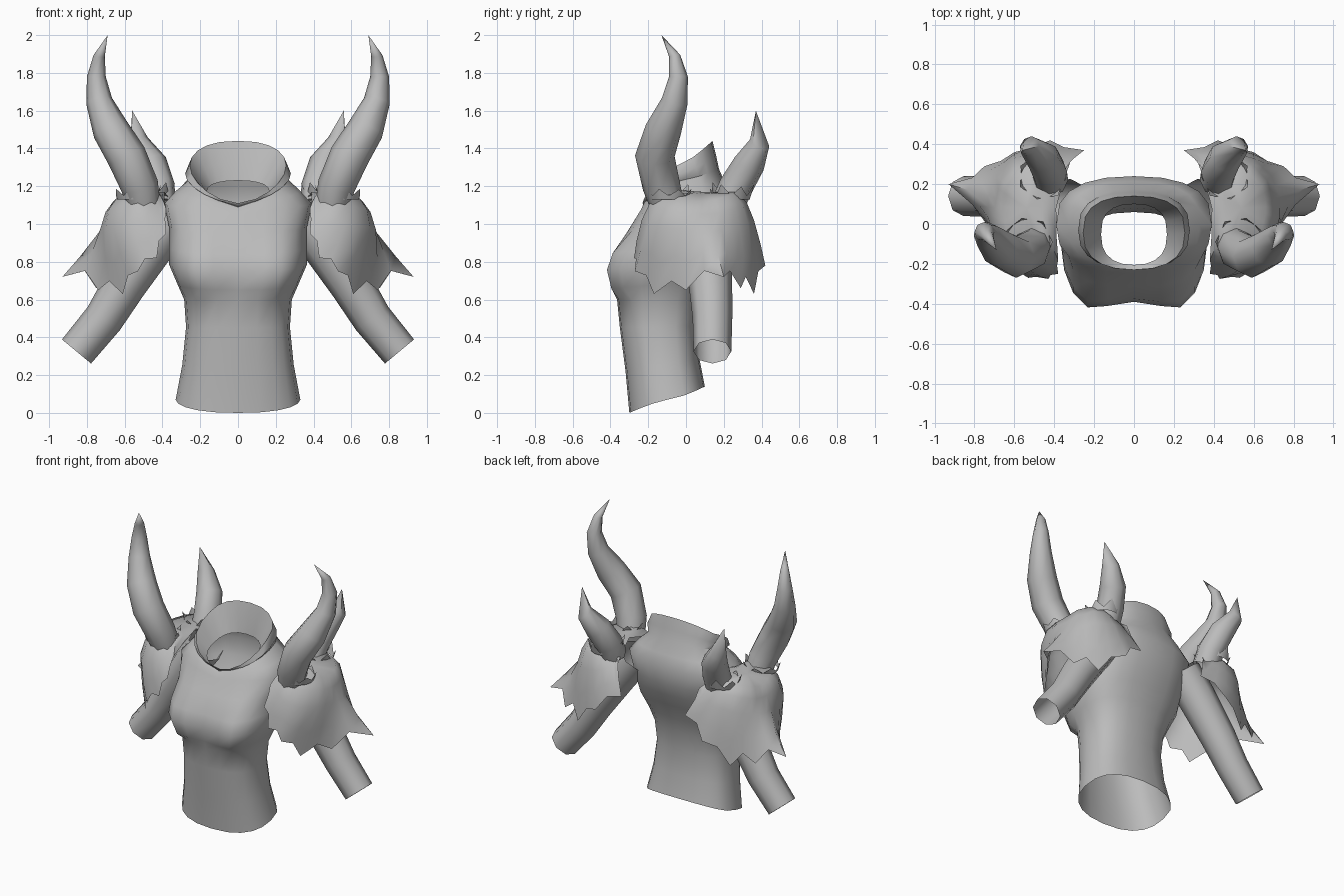
import bpy, math, random
from mathutils import Vector

random.seed(4)
grey = bpy.data.materials.new("plain_grey")
grey.diffuse_color = (0.5, 0.5, 0.5, 1)


def make(name, rings, cap=None, angle=50):
    """Skin a list of closed rings, optionally closing the end to a point."""
    n = len(rings[0])
    verts = [v for r in rings for v in r]
    faces = [(k * n + i, k * n + (i + 1) % n, (k + 1) * n + (i + 1) % n, (k + 1) * n + i)
             for k in range(len(rings) - 1) for i in range(n)]
    if cap is not None:
        verts.append(cap)
        last = (len(rings) - 1) * n
        faces += [(last + i, last + (i + 1) % n, len(verts) - 1) for i in range(n)]
    mesh = bpy.data.meshes.new(name)
    mesh.from_pydata([tuple(v) for v in verts], [], faces)
    mesh.materials.append(grey)
    obj = bpy.data.objects.new(name, mesh)
    bpy.context.collection.objects.link(obj)
    bpy.ops.object.select_all(action='DESELECT')
    obj.select_set(True)
    bpy.context.view_layer.objects.active = obj
    bpy.ops.object.shade_smooth_by_angle(angle=math.radians(angle))
    return obj


def mirror(v, s):
    return Vector((v[0] * s, v[1], v[2]))


def pair(name, rings, cap=None, angle=50):
    """Build a part on both sides, keeping the winding outward."""
    for side, s in (("right", 1), ("left", -1)):
        rs = [[mirror(v, s) for v in (r if s > 0 else r[::-1])] for r in rings]
        make(side + "_" + name, rs, mirror(cap, s) if cap is not None else None, angle)


def tube(path, n=8):
    """Rings along a path of (x, y, z, radius)."""
    pts = [Vector(p[:3]) for p in path]
    rings = []
    for k, p in enumerate(pts):
        t = (pts[min(k + 1, len(pts) - 1)] - pts[max(k - 1, 0)]).normalized()
        u = Vector((0, 1, 0)).cross(t).normalized()
        w = t.cross(u)
        rings.append([p + path[k][3] * (u * math.cos(a) + w * math.sin(a))
                      for a in (2 * math.pi * i / n for i in range(n))])
    return rings


# Torso, flared collar and its lining:
# z front, z back, half width, y front, y back, bust, z curve
profile = [
    (0.00, 0.14, 0.33, -0.30, 0.10, 0, 1), (0.22, 0.29, 0.295, -0.32, 0.07, 0, 1),
    (0.45, 0.46, 0.275, -0.35, 0.06, 0, 1), (0.60, 0.60, 0.285, -0.365, 0.08, 0, 1),
    (0.65, 0.71, 0.32, -0.375, 0.11, 0.06, 1), (0.75, 0.82, 0.365, -0.39, 0.16, 0.075, 1),
    (0.84, 0.91, 0.365, -0.375, 0.20, 0.06, 1), (0.96, 1.00, 0.365, -0.31, 0.23, 0.02, 1),
    (1.05, 1.12, 0.39, -0.25, 0.24, 0, 0.3), (1.08, 1.20, 0.33, -0.23, 0.215, 0, 0.35),
    (1.09, 1.29, 0.26, -0.215, 0.175, 0, 0.5), (1.10, 1.36, 0.28, -0.225, 0.16, 0, 0.65),
    (1.11, 1.44, 0.255, -0.23, 0.14, 0, 0.72), (1.105, 1.33, 0.21, -0.215, 0.115, 0, 0.75),
    (1.10, 1.23, 0.165, -0.205, 0.10, 0, 0.8)]
SIDES = 20
rings = []
for zf, zb, hw, yf, yb, bust, curve in profile:
    ring = []
    for i in range(SIDES):
        a = 2 * math.pi * i / SIDES
        s, c = math.sin(a), math.cos(a)
        x = hw * math.copysign(abs(s) ** 0.85, s)
        y = (yf + yb) / 2 - (yb - yf) / 2 * math.copysign(abs(c) ** (0.8 if c > 0 else 0.7), c)
        if c > 0:
            y -= 1.3 * bust * c * math.sin(2 * a) ** 2
        ring.append(Vector((x, y, zf + (zb - zf) * ((1 - c) / 2) ** curve)))
    rings.append(ring)
make("torso", rings)

# Arms: open tubes
pair("arm", tube([(0.32, 0.10, 1.07, 0.125), (0.43, 0.11, 0.93, 0.125), (0.60, 0.13, 0.68, 0.115),
                  (0.71, 0.14, 0.50, 0.105), (0.855, 0.14, 0.325, 0.1)]))

# Horns: tall front one and short rear one
pair("front_horn", tube([(0.50, -0.10, 1.10, 0.09), (0.52, -0.13, 1.20, 0.10), (0.59, -0.165, 1.36, 0.105),
                         (0.675, -0.12, 1.50, 0.097), (0.735, -0.06, 1.65, 0.07),
                         (0.75, -0.04, 1.78, 0.05), (0.735, -0.06, 1.89, 0.03)]),
     Vector((0.69, -0.13, 2.0)))
pair("rear_horn", tube([(0.42, 0.22, 1.10, 0.09), (0.425, 0.265, 1.20, 0.09), (0.46, 0.335, 1.32, 0.085),
                        (0.525, 0.39, 1.43, 0.055)]), Vector((0.56, 0.37, 1.6)))

# Shoulder shells: ribs running from the crown down to ragged tips (upper, middle, tip)
ribs = [
    ((0.46, 0.08, 1.17), (0.42, 0.08, 1.17), (0.39, 0.08, 1.17)),
    ((0.46, -0.05, 1.18), (0.41, -0.12, 1.15), (0.38, -0.18, 1.08)),
    ((0.48, -0.12, 1.17), (0.44, -0.21, 1.06), (0.38, -0.25, 0.95)),
    ((0.53, -0.13, 1.17), (0.52, -0.235, 1.02), (0.43, -0.275, 0.82)),
    ((0.59, -0.10, 1.16), (0.62, -0.20, 0.99), (0.53, -0.27, 0.75)),
    ((0.64, -0.03, 1.14), (0.70, -0.10, 0.98), (0.61, -0.17, 0.63)),
    ((0.66, 0.05, 1.12), (0.73, 0.03, 0.97), (0.74, 0.00, 0.65)),
    ((0.66, 0.12, 1.12), (0.73, 0.14, 0.96), (0.93, 0.20, 0.72)),
    ((0.64, 0.19, 1.14), (0.69, 0.24, 0.97), (0.75, 0.29, 0.66)),
    ((0.58, 0.25, 1.16), (0.60, 0.33, 1.00), (0.60, 0.36, 0.63)),
    ((0.51, 0.27, 1.17), (0.47, 0.36, 1.02), (0.42, 0.42, 0.78)),
    ((0.46, 0.24, 1.17), (0.38, 0.33, 1.06), (0.25, 0.37, 0.90)),
    ((0.45, 0.16, 1.17), (0.39, 0.22, 1.15), (0.32, 0.31, 1.09))]
crown = Vector((0.54, 0.08, 1.16))
ribs = [[Vector(p) for p in rib] for rib in ribs]
shell = [[], [], [], [], []]
for i, rib in enumerate(ribs):
    after = ribs[(i + 1) % len(ribs)]
    between = [(p + q) / 2 for p, q in zip(rib, after)]
    between[2] = between[2].lerp(between[1], random.uniform(0.12, 0.25))
    for up, mid, tip in (rib, between):
        shell[0].append(tip)
        shell[1].append((9 * mid + 8 * tip - up) / 16)
        shell[2].append(mid)
        shell[3].append((9 * up + 9 * mid - crown - tip) / 16)
        shell[4].append(up)
pair("shoulder_shell", shell, crown, 60)


# Ragged frills around the horn bases
def frill(name, c, r, height):
    low, high = [], []
    for i in range(14):
        a = 2 * math.pi * i / 14
        d = Vector((math.cos(a), math.sin(a), 0))
        low.append(Vector(c) + d * r)
        up = height * random.uniform(0.7, 1.2) if i % 2 else 0.02
        high.append(Vector(c) + d * (r + up * 0.3) + Vector((0, 0, up)))
    pair(name, [low, high], None, 30)


frill("front_frill", (0.535, -0.09, 1.13), 0.105, 0.07)
frill("rear_frill", (0.46, 0.24, 1.13), 0.10, 0.08)
